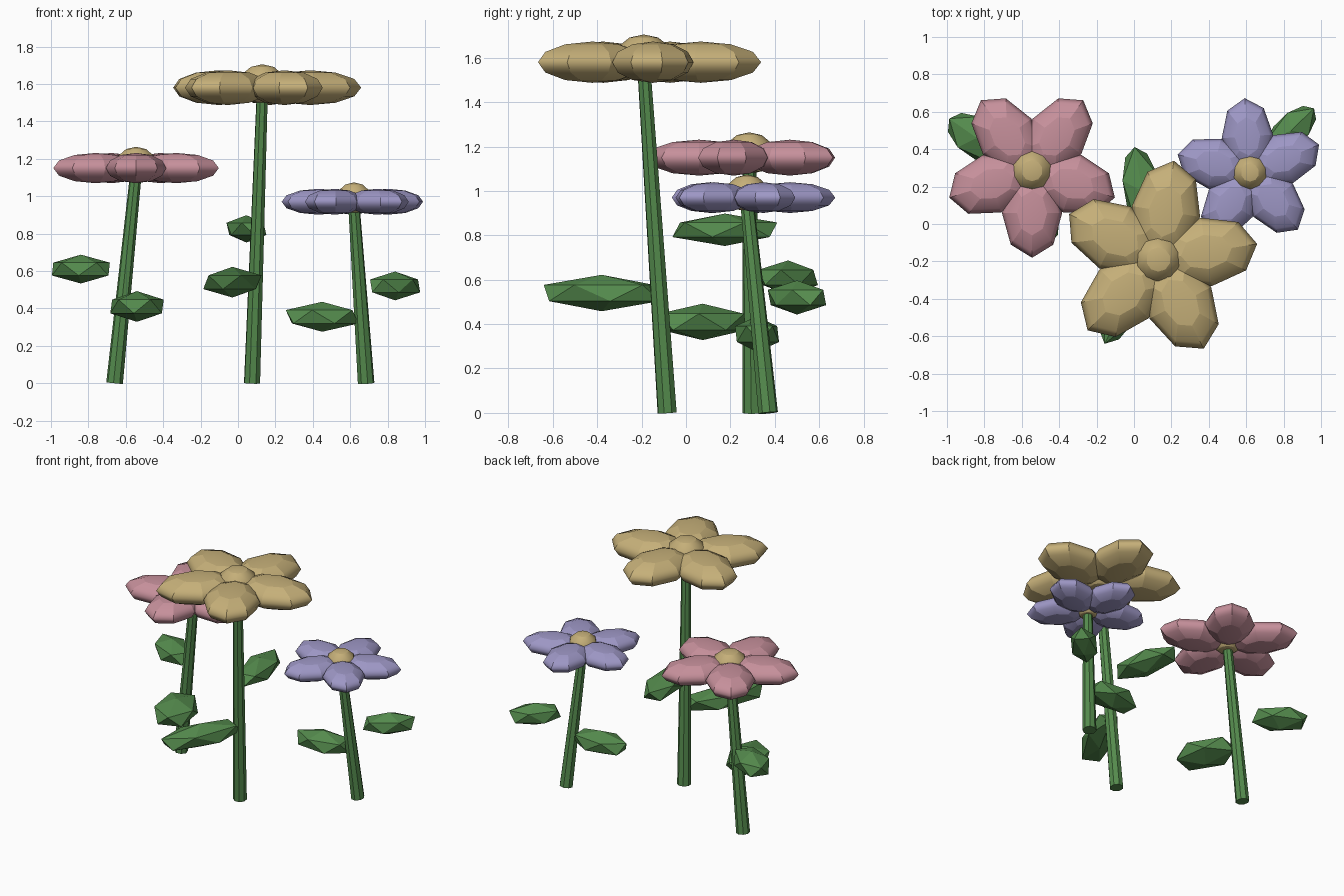
import bpy, math
from mathutils import Vector

cube = bpy.data.objects.get("Cube")
if cube:
    bpy.data.objects.remove(cube, do_unlink=True)


def material(name, rgb):
    m = bpy.data.materials.new(name)
    m.use_nodes = True
    m.diffuse_color = (*rgb, 1)
    m.node_tree.nodes["Principled BSDF"].inputs["Base Color"].default_value = (*rgb, 1)
    return m


yellow = material("golden_yellow", (0.56, 0.43, 0.19))
pink = material("dusty_pink", (0.57, 0.28, 0.33))
lilac = material("lilac", (0.34, 0.31, 0.56))
green = material("leaf_green", (0.09, 0.26, 0.075))


def finish(name, mat, scale=(1, 1, 1), turn=0.0):
    ob = bpy.context.object
    ob.name = name
    ob.scale = scale
    if turn:
        ob.rotation_euler.z = math.radians(turn)
    ob.data.materials.append(mat)
    bpy.ops.object.shade_smooth_by_angle(angle=math.radians(30))
    return ob


def stem(name, base, top):
    # tapered eight-sided rod leaning from base to flower head
    base, top = Vector(base), Vector(top)
    axis = top - base
    bpy.ops.mesh.primitive_cone_add(vertices=8, radius1=0.045, radius2=0.031,
                                    depth=axis.length, location=(base + top) / 2)
    ob = finish(name, green)
    ob.rotation_euler = axis.to_track_quat("Z", "Y").to_euler()


def leaf(name, centre, length, width, height, turn):
    # flattened icosahedron; its footprint is narrower than its radius
    bpy.ops.mesh.primitive_ico_sphere_add(subdivisions=1, radius=1, location=centre)
    finish(name, green, (length / 0.894, width / 0.894, height), turn)


def flower(name, mat, head, size, first_angle):
    # five overlapping petals around a domed centre
    head = Vector(head)
    for i in range(5):
        turn = first_angle + 72 * i
        a = math.radians(turn)
        offset = Vector((math.cos(a), math.sin(a), 0)) * 0.26 * size
        bpy.ops.mesh.primitive_uv_sphere_add(segments=8, ring_count=6, radius=1,
                                             location=head + offset)
        finish(f"{name}_petal_{i + 1}", mat,
               (0.275 * size, 0.185 * size, 0.093 * size), turn)
    bpy.ops.mesh.primitive_uv_sphere_add(segments=10, ring_count=6, radius=1,
                                         location=head + Vector((0, 0, 0.02)))
    finish(f"{name}_centre", yellow, (0.13 * size, 0.13 * size, 0.02 + 0.085 * size))


# tall yellow flower
stem("yellow_stem", (0.075, -0.085, 0), (0.13, -0.19, 1.56))
flower("yellow", yellow, (0.13, -0.19, 1.58), 1.0, 9)
leaf("yellow_leaf_front", (-0.03, -0.38, 0.54), 0.29, 0.10, 0.082, -116)
leaf("yellow_leaf_back", (0.045, 0.175, 0.825), 0.24, 0.10, 0.073, 100)

# pink flower
stem("pink_stem", (-0.66, 0.30, 0), (-0.545, 0.285, 1.13))
flower("pink", pink, (-0.545, 0.285, 1.15), 0.87, 54)
leaf("pink_leaf_back", (-0.84, 0.46, 0.61), 0.18, 0.105, 0.077, 145)
leaf("pink_leaf_front", (-0.54, 0.075, 0.41), 0.21, 0.135, 0.082, -70)

# lilac flower
stem("lilac_stem", (0.685, 0.37, 0), (0.62, 0.275, 0.95))
flower("lilac", lilac, (0.62, 0.275, 0.97), 0.745, 22)
leaf("lilac_leaf_right", (0.45, 0.32, 0.355), 0.195, 0.10, 0.08, 184)
leaf("lilac_leaf_left", (0.84, 0.50, 0.52), 0.17, 0.085, 0.077, 44)
